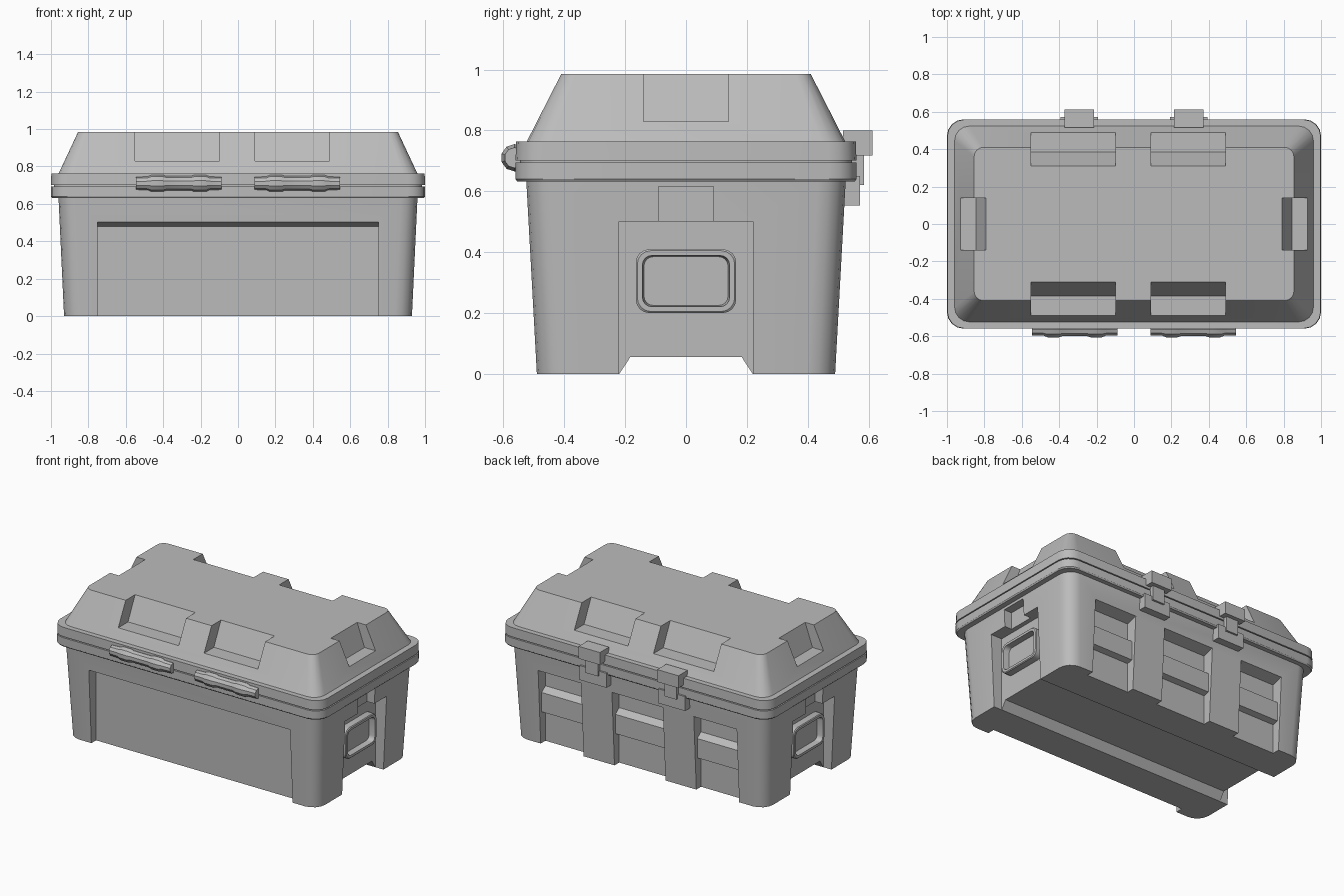
import bpy, bmesh, math

default = bpy.data.objects.get("Cube")
if default:
    bpy.data.objects.remove(default, do_unlink=True)

GREY = (0.5, 0.5, 0.5, 1)
mat = bpy.data.materials.new("case_grey")
mat.use_nodes = True
mat.diffuse_color = GREY
mat.node_tree.nodes["Principled BSDF"].inputs["Base Color"].default_value = GREY


def skin(name, rings):
    """Join equal-length rings of points into a closed solid."""
    bm = bmesh.new()
    loops = [[bm.verts.new(p) for p in ring] for ring in rings]
    n = len(loops[0])
    for a, b in zip(loops, loops[1:]):
        for i in range(n):
            j = (i + 1) % n
            bm.faces.new((a[i], a[j], b[j], b[i]))
    bm.faces.new(loops[0][::-1])
    bm.faces.new(loops[-1])
    bmesh.ops.recalc_face_normals(bm, faces=bm.faces[:])
    mesh = bpy.data.meshes.new(name)
    bm.to_mesh(mesh)
    bm.free()
    mesh.materials.append(mat)
    obj = bpy.data.objects.new(name, mesh)
    bpy.context.scene.collection.objects.link(obj)
    return obj


def rounded(hx, hy, r, segs=4):
    """Outline of a rectangle with rounded corners."""
    pts = []
    for q, (sx, sy) in enumerate([(1, 1), (-1, 1), (-1, -1), (1, -1)]):
        for k in range(segs + 1):
            a = (q + k / segs) * math.pi / 2
            pts.append((sx * (hx - r) + r * math.cos(a), sy * (hy - r) + r * math.sin(a)))
    return pts


def loft(name, levels, place=lambda u, v, w: (u, v, w)):
    """Stack rounded rectangles given as (height, half x, half y, radius)."""
    return skin(name, [[place(u, v, w) for u, v in rounded(hx, hy, r)] for w, hx, hy, r in levels])


def prism(name, pts, lo, hi, axis="x", sign=1):
    """Extrude a profile along x (points are y, z) or along y (points are x, z)."""
    if axis == "x":
        return skin(name, [[(t, sign * a, z) for a, z in pts] for t in (lo, hi)])
    return skin(name, [[(sign * a, t, z) for a, z in pts] for t in (lo, hi)])


def box(name, a0, a1, z0, z1, lo, hi, axis="x", sign=1):
    return prism(name, [(a0, z0), (a1, z0), (a1, z1), (a0, z1)], lo, hi, axis, sign)


def carve(obj, cutters):
    """Cut the cutters out of the part, then discard them."""
    for c in cutters:
        c.hide_render = True
        m = obj.modifiers.new("cut", "BOOLEAN")
        m.operation, m.solver, m.object = "DIFFERENCE", "EXACT", c
    bpy.context.view_layer.update()
    graph = bpy.context.evaluated_depsgraph_get()
    mesh = bpy.data.meshes.new_from_object(obj.evaluated_get(graph))
    obj.modifiers.clear()
    obj.data = mesh
    for c in cutters:
        bpy.data.objects.remove(c, do_unlink=True)


def smooth(obj):
    bpy.ops.object.select_all(action="DESELECT")
    obj.select_set(True)
    bpy.context.view_layer.objects.active = obj
    bpy.ops.object.shade_smooth_by_angle(angle=math.radians(30))


# Tapered tub with rounded corners
body = loft("body", [(0, 0.93, 0.49, 0.09), (0.64, 0.96, 0.525, 0.09)])
front_panel = [(-0.44, -0.1), (-0.44, 0.48), (-0.7, 0.554), (-0.7, -0.1)]
ribbed_panel = [(0.44, -0.1), (0.44, 0.2), (0.48, 0.21), (0.48, 0.34), (0.44, 0.37),
                (0.44, 0.48), (0.7, 0.554), (0.7, -0.1)]
channel = [(-0.226, -0.01), (-0.183, 0.055), (0.183, 0.055), (0.226, -0.01)]
cuts = [prism("front_cut", front_panel, -0.75, 0.75), prism("channel_cut", channel, -1.2, 1.2)]
for lo, hi in [(-0.74, -0.42), (-0.19, 0.19), (0.42, 0.74)]:
    cuts.append(prism("back_cut", ribbed_panel, lo, hi))
for s in (-1, 1):
    cuts.append(box("end_cut", 0.87, 1.2, -0.1, 0.5, -0.22, 0.22, "y", s))
    cuts.append(box("end_neck_cut", 0.9, 1.2, 0.4, 0.615, -0.09, 0.09, "y", s))
carve(body, cuts)
smooth(body)

# Rim with the seam between tub and lid
rim = loft("rim", [(0.632, 0.995, 0.555, 0.09), (0.64, 1, 0.56, 0.09), (0.694, 1, 0.56, 0.09),
                   (0.694, 0.985, 0.545, 0.08), (0.701, 0.985, 0.545, 0.08),
                   (0.701, 1, 0.56, 0.09), (0.763, 0.998, 0.558, 0.09)])
smooth(rim)

# Sloped lid with notches around its upper edge
lid = loft("lid", [(0.75, 0.965, 0.53, 0.08), (0.985, 0.855, 0.41, 0.05)])
long_notch = [(0.385, 0.83), (0.28, 1.047), (0.7, 1.047), (0.7, 0.83)]
end_notch = [(0.845, 0.83), (0.768, 1.047), (1.2, 1.047), (1.2, 0.83)]
cuts = []
for s in (-1, 1):
    for lo, hi in [(-0.55, -0.1), (0.09, 0.49)]:
        cuts.append(prism("long_notch_cut", long_notch, lo, hi, "x", s))
    cuts.append(prism("end_notch_cut", end_notch, -0.14, 0.14, "y", s))
carve(lid, cuts)
smooth(lid)

# Framed handles in the end recesses
for s, side in ((1, "left"), (-1, "right")):
    handle = loft("handle_" + side,
                  [(0, 0.165, 0.105, 0.045), (0.05, 0.165, 0.105, 0.045), (0.055, 0.16, 0.1, 0.045),
                   (0.055, 0.143, 0.084, 0.03), (0.015, 0.138, 0.08, 0.03)],
                  lambda u, v, w: (s * (0.865 + w), u, 0.305 + v))
    smooth(handle)

# Turned hinge barrels on the front
half = [(0.228, 0.034), (0.165, 0.036), (0.145, 0.045), (0.085, 0.045), (0.065, 0.038)]
barrel = [(-x, r) for x, r in half] + half[::-1]
for s, side in ((1, "left"), (-1, "right")):
    rings = []
    for x, r in barrel:
        angles = [(k + 0.5) * math.tau / 10 for k in range(10)]
        rings.append([(s * 0.317 + x, -0.563 + r * math.cos(a), 0.71 + r * math.sin(a)) for a in angles])
    smooth(skin("hinge_" + side, rings))

# Latches on the back: hook, strap and keeper
for s, side in ((1, "left"), (-1, "right")):
    for part, y0, y1, z0, z1, w in [("hook", 0.515, 0.612, 0.717, 0.8, 0.079),
                                    ("strap", 0.5, 0.585, 0.62, 0.73, 0.045),
                                    ("keeper", 0.48, 0.572, 0.553, 0.65, 0.1)]:
        box("latch_" + part + "_" + side, y0, y1, z0, z1, s * 0.293 - w, s * 0.293 + w)
